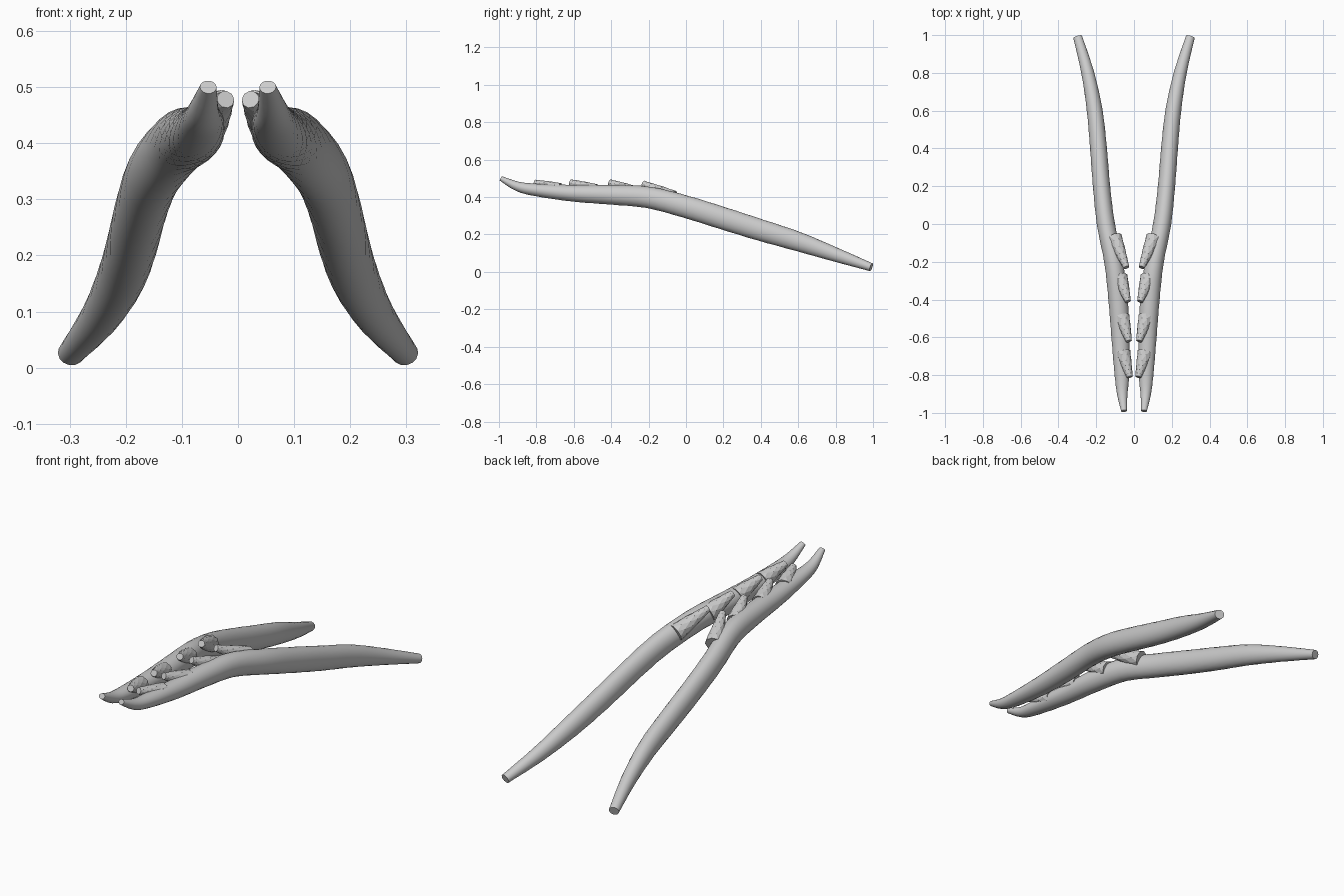
import bpy, bmesh, math
from mathutils import Vector

cube = bpy.data.objects.get("Cube")
if cube:
    bpy.data.objects.remove(cube)

GREY = (0.6, 0.6, 0.6, 1)
mat = bpy.data.materials.new("bone grey")
mat.use_nodes = True
mat.diffuse_color = GREY
mat.node_tree.nodes["Principled BSDF"].inputs["Base Color"].default_value = GREY


def smooth_path(stations, steps):
    """Catmull-Rom curve through (x, y, z, half width, half height)."""
    last = len(stations) - 1
    out = []
    for i in range(last):
        a, b, c, d = (stations[min(max(k, 0), last)] for k in range(i - 1, i + 3))
        for s in range(steps):
            t = s / steps
            out.append([0.5 * (2 * q + (r - p) * t
                               + (2 * p - 5 * q + 4 * r - u) * t ** 2
                               + (3 * q - p - 3 * r + u) * t ** 3)
                        for p, q, r, u in zip(a, b, c, d)])
    out.append(list(stations[last]))
    return out


def tapered_limb(name, stations, sides, steps, side):
    """Loft oval rings square to the path; side = 1 left, -1 right."""
    path = smooth_path(stations, steps)
    pts = [Vector(p[:3]) for p in path]
    bm = bmesh.new()
    rings = []
    for i, p in enumerate(path):
        along = (pts[min(i + 1, len(pts) - 1)] - pts[max(i - 1, 0)]).normalized()
        across = along.cross(Vector((0, 0, 1))).normalized()
        up = across.cross(along)
        ring = []
        for k in range(sides):
            a = math.tau * (k + 0.5 * (i % 2)) / sides
            v = pts[i] + across * math.cos(a) * p[3] + up * math.sin(a) * p[4]
            ring.append(bm.verts.new((v.x * side, v.y, v.z)))
        rings.append(ring)
    # staggered rings joined by triangles
    for i, (r0, r1) in enumerate(zip(rings, rings[1:])):
        for k in range(sides):
            n = (k + 1) % sides
            if i % 2 == 0:
                bm.faces.new((r0[k], r0[n], r1[k]))
                bm.faces.new((r0[n], r1[n], r1[k]))
            else:
                bm.faces.new((r0[k], r1[n], r1[k]))
                bm.faces.new((r0[k], r0[n], r1[n]))
    bm.faces.new(rings[0])
    bm.faces.new(rings[-1])
    bmesh.ops.recalc_face_normals(bm, faces=bm.faces)
    mesh = bpy.data.meshes.new(name)
    bm.to_mesh(mesh)
    bm.free()
    mesh.materials.append(mat)
    obj = bpy.data.objects.new(name, mesh)
    bpy.context.collection.objects.link(obj)
    obj.select_set(True)
    bpy.context.view_layer.objects.active = obj
    bpy.ops.object.shade_smooth_by_angle(angle=math.radians(20))
    obj.select_set(False)


# Main beam, front tip to rear end
beam = [
    (0.053, -0.99, 0.50, 0.015, 0.013),
    (0.062, -0.9, 0.457, 0.028, 0.026),
    (0.064, -0.8, 0.438, 0.039, 0.034),
    (0.072, -0.6, 0.42, 0.048, 0.045),
    (0.084, -0.4, 0.412, 0.052, 0.053),
    (0.108, -0.2, 0.398, 0.05, 0.058),
    (0.149, 0, 0.348, 0.048, 0.06),
    (0.172, 0.2, 0.286, 0.046, 0.06),
    (0.188, 0.4, 0.223, 0.045, 0.058),
    (0.208, 0.6, 0.162, 0.042, 0.052),
    (0.245, 0.8, 0.092, 0.034, 0.038),
    (0.298, 0.99, 0.025, 0.024, 0.022),
]

# Tines: root point and blunt tip
tines = [
    ((0.06, -0.68, 0.435), (0.022, -0.81, 0.478)),
    ((0.065, -0.49, 0.43), (0.027, -0.62, 0.48)),
    ((0.075, -0.28, 0.42), (0.032, -0.41, 0.48)),
    ((0.105, -0.07, 0.395), (0.04, -0.23, 0.473)),
]

for label, side in (("left", 1), ("right", -1)):
    tapered_limb(label + "_beam", beam, 14, 4, side)
    for n, (root, tip) in enumerate(tines, 1):
        root, tip = Vector(root), Vector(tip)
        limb = [(*root.lerp(tip, t), r, r)
                for t, r in ((0, 0.042), (0.4, 0.033), (0.75, 0.023), (1, 0.016))]
        tapered_limb(f"{label}_tine_{n}", limb, 9, 2, side)
